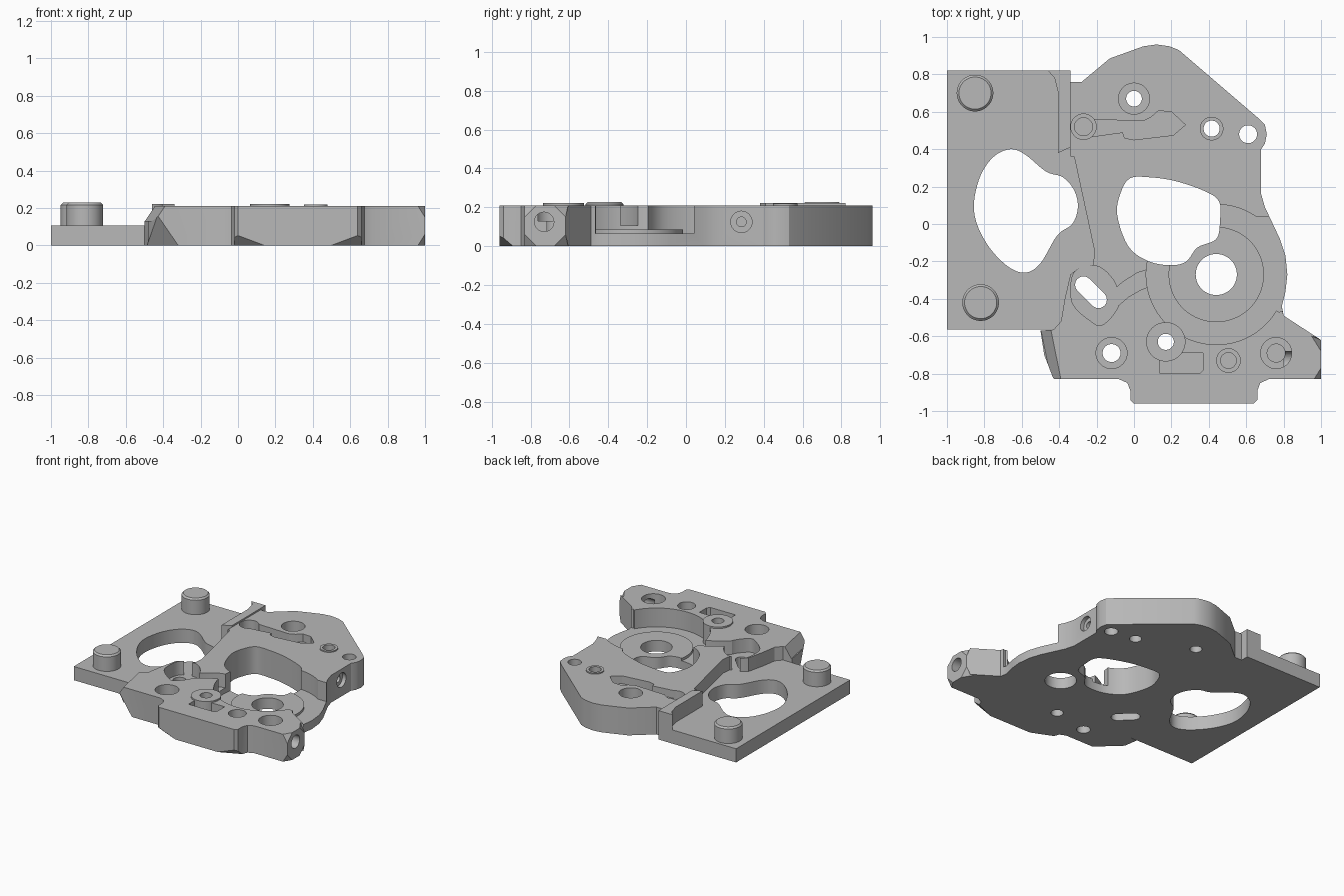
import bpy, bmesh, math
from mathutils import Vector

if "Cube" in bpy.data.objects:
    bpy.data.objects.remove(bpy.data.objects["Cube"], do_unlink=True)

metal = bpy.data.materials.new("grey metal")
metal.use_nodes = True
GREY = (0.48, 0.48, 0.48, 1)
metal.diffuse_color = GREY
metal.node_tree.nodes["Principled BSDF"].inputs["Base Color"].default_value = GREY


def finish(name, bm):
    bmesh.ops.recalc_face_normals(bm, faces=bm.faces)
    mesh = bpy.data.meshes.new(name)
    bm.to_mesh(mesh)
    bm.free()
    mesh.materials.append(metal)
    obj = bpy.data.objects.new(name, mesh)
    bpy.context.collection.objects.link(obj)
    return obj


def prism(name, pts, z0, z1):
    bm = bmesh.new()
    face = bm.faces.new([bm.verts.new((x, y, z0)) for x, y in pts])
    new = bmesh.ops.extrude_face_region(bm, geom=[face])["geom"]
    bmesh.ops.translate(bm, vec=(0, 0, z1 - z0),
                        verts=[v for v in new if isinstance(v, bmesh.types.BMVert)])
    return finish(name, bm)


def hull(name, pts):
    bm = bmesh.new()
    for p in pts:
        bm.verts.new(p)
    bmesh.ops.convex_hull(bm, input=bm.verts)
    return finish(name, bm)


def corner(p, a, b, c):
    """Wedge that slices off corner p along the plane a, b, c."""
    p, a, b, c = map(Vector, (p, a, b, c))
    return hull("cutter", [p - 0.2 * (a + b + c - 3 * p), a, b, c])


def circle(x, y, r, n=48):
    return [(x + r * math.cos(i * math.tau / n), y + r * math.sin(i * math.tau / n))
            for i in range(n)]


def smooth(pts, steps=5):
    """Closed curve through the given points."""
    out, n = [], len(pts)
    for i in range(n):
        p0, p1, p2, p3 = (Vector(pts[(i + k) % n]) for k in (-1, 0, 1, 2))
        for s in range(steps):
            t = s / steps
            q = 0.5 * (2 * p1 + (p2 - p0) * t + (2 * p0 - 5 * p1 + 4 * p2 - p3) * t * t
                       + (3 * p1 - p0 - 3 * p2 + p3) * t ** 3)
            out.append((q.x, q.y))
    return out


def cut(obj, cutter):
    mod = obj.modifiers.new("cut", "BOOLEAN")
    mod.operation, mod.solver, mod.object = "DIFFERENCE", "EXACT", cutter
    bpy.context.view_layer.objects.active = obj
    bpy.ops.object.modifier_apply(modifier=mod.name)
    bpy.data.objects.remove(cutter, do_unlink=True)


def pocket(obj, pts, z0, z1=0.3):
    cut(obj, prism("cutter", pts, z0, z1))


def side_hole(obj, x, y, z, r, depth):
    c = prism("cutter", circle(0, 0, r, 32), -depth, 0.1)
    c.rotation_euler.y = math.pi / 2
    c.location = (x, y, z)
    bpy.context.view_layer.update()
    cut(obj, c)


TOP = 0.21
# Stepped border shared by the thin plate and the thick body
border = [(-0.34, 0.36), (-0.32, 0.36), (-0.21, -0.15), (-0.22, -0.22), (-0.30, -0.24),
          (-0.34, -0.27), (-0.37, -0.40), (-0.39, -0.52), (-0.43, -0.565)]

# Thin mounting plate with its curved window
plate = prism("mounting_plate", [(-1, -0.565), (-1, 0.82), (-0.34, 0.82)] + border, 0, 0.105)
pocket(plate, smooth([(-0.66, 0.40), (-0.58, 0.37), (-0.47, 0.28), (-0.38, 0.25), (-0.32, 0.18),
                      (-0.30, 0.09), (-0.33, 0), (-0.41, -0.06), (-0.50, -0.21), (-0.58, -0.26),
                      (-0.67, -0.23), (-0.77, -0.13), (-0.84, 0), (-0.855, 0.12),
                      (-0.82, 0.26), (-0.75, 0.36)]), -0.1)

# Thick body outline: back edge, right lobe, front tab
body = prism("main_body", border + [
    (-0.50, -0.57), (-0.48, -0.70), (-0.43, -0.83), (-0.08, -0.83), (-0.035, -0.85),
    (-0.02, -0.89), (-0.02, -0.94), (0, -0.96), (0.64, -0.96), (0.66, -0.94), (0.66, -0.89),
    (0.675, -0.85), (0.72, -0.83), (1, -0.83), (1, -0.62), (0.80, -0.49), (0.79, -0.44),
    (0.81, -0.36), (0.82, -0.27), (0.81, -0.17), (0.78, -0.08), (0.70, 0.09), (0.68, 0.16),
    (0.68, 0.40), (0.70, 0.43), (0.71, 0.48), (0.70, 0.53), (0.66, 0.57), (0.24, 0.93),
    (0.19, 0.95), (0.12, 0.96), (0.05, 0.95), (-0.13, 0.885), (-0.28, 0.76), (-0.34, 0.76)],
    0, TOP)

# Chamfers on the body corners
cut(body, hull("cutter", [(-0.5, -0.555, 0.13), (-0.44, -0.555, 0.22), (-0.38, -0.85, 0.22),
                          (-0.44, -0.85, 0.13), (-0.6, -0.555, 0.22), (-0.6, -0.85, 0.22),
                          (-0.6, -0.555, 0.13), (-0.6, -0.85, 0.13)]))
cut(body, corner((-0.43, -0.83, 0), (-0.32, -0.83, 0), (-0.43, -0.83, 0.16), (-0.49, -0.67, 0)))
for x, s in ((-0.02, 1), (0.66, -1)):
    cut(body, corner((x, -0.96, 0), (x + s * 0.16, -0.96, 0), (x, -0.96, 0.06), (x, -0.89, 0)))
for y, s in ((-0.83, 1), (-0.62, -1)):
    for z, t in ((0, 1), (TOP, -1)):
        cut(body, corner((1, y, z), (0.95, y - s * 0.02, z), (1, y + s * 0.06, z),
                         (1, y, z + t * 0.06)))

# Round recess for the bearing seat, with the open right lobe
pocket(body, circle(0.44, -0.27, 0.375, 96), 0.065)
pocket(body, [(0.5, -0.3), (0.775, -0.47), (0.9, -0.45), (0.9, 0.04), (0.62, 0.04)], 0.065)

# Slot recess and the curved channel to the bearing seat
pocket(body, smooth([(-0.32, -0.26), (-0.20, -0.225), (-0.11, -0.30), (-0.08, -0.40),
                     (-0.10, -0.47), (-0.17, -0.54), (-0.23, -0.52), (-0.33, -0.42)]), 0.105)
pocket(body, [(-0.13, -0.37), (-0.06, -0.31), (0.02, -0.26), (0.12, -0.23),
              (0.12, -0.32), (0.04, -0.35), (-0.03, -0.39), (-0.10, -0.45)], 0.105)
slot = [(-0.27 + 0.045 * math.cos(a), -0.325 + 0.045 * math.sin(a))
        for a in (math.radians(45 + 15 * i) for i in range(13))]
slot += [(-0.46 - x, -0.73 - y) for x, y in slot]
pocket(body, slot, -0.1)

# Shallow oil groove and small front pocket
pocket(body, [(-0.25, 0.56), (0.05, 0.55), (0.09, 0.57), (0.13, 0.605), (0.20, 0.60),
              (0.275, 0.53), (0.21, 0.475), (0.0, 0.45), (-0.05, 0.46), (-0.06, 0.49),
              (-0.24, 0.465)], 0.15)
pocket(body, [(0.14, -0.80), (0.35, -0.80), (0.37, -0.78), (0.37, -0.69), (0.14, -0.69)], 0.13)

# Raised bosses and bearing seat ring
bearing = prism("bearing_seat", circle(0.44, -0.27, 0.255, 96), 0.03, 0.085)
front_boss = prism("front_boss", circle(0.17, -0.63, 0.105), 0.05, 0.222)
back_boss = prism("back_boss", circle(0.415, 0.51, 0.063), 0.1, 0.219)

# Large central opening
opening = smooth([(-0.09, 0.05), (-0.07, 0.17), (-0.02, 0.245), (0.08, 0.25), (0.22, 0.23),
                  (0.38, 0.175), (0.455, 0.12), (0.46, 0.02), (0.44, -0.08), (0.34, -0.125),
                  (0.28, -0.20), (0.20, -0.22), (0.08, -0.20), (-0.03, -0.12)])
for part in (body, bearing):
    pocket(part, opening, -0.1)
    pocket(part, circle(0.44, -0.27, 0.11), -0.1)

# Bolt holes: x, y, bore radius, seat radius, seat floor, bore floor
for x, y, r, seat, floor, end in (
        (0.0, 0.67, 0.042, 0.083, 0.11, -0.1), (-0.12, -0.69, 0.048, 0.083, 0.11, -0.1),
        (0.76, -0.69, 0.048, 0.083, 0.13, 0.04), (0.505, -0.73, 0.042, 0.063, 0.14, 0.04),
        (-0.27, 0.52, 0.048, 0.068, 0.12, 0.03)):
    pocket(body, circle(x, y, seat), floor)
    pocket(body, circle(x, y, r), end)
pocket(body, circle(0.61, 0.48, 0.048), -0.1)
for boss, x, y in ((front_boss, 0.17, -0.63), (back_boss, 0.415, 0.51)):
    for part in (body, boss):
        pocket(part, circle(x, y, 0.043), -0.1)

# Threaded side holes
side_hole(body, 1, -0.73, 0.125, 0.05, 0.2)
side_hole(body, 0.68, 0.285, 0.125, 0.055, 0.03)
side_hole(body, 0.68, 0.285, 0.125, 0.025, 0.12)

# Upright wall beside the plate
wall = prism("plate_wall", [(-0.46, 0.82), (-0.425, 0.78), (-0.405, 0.70), (-0.405, 0.38),
                            (-0.34, 0.41), (-0.34, 0.82)], 0.05, 0.222)


# Locating pins with chamfered tops
def pin(name, x, y):
    obj = prism(name, circle(x, y, 0.098), 0.08, 0.228)
    mod = obj.modifiers.new("bevel", "BEVEL")
    mod.width, mod.segments = 0.012, 1
    mod.limit_method, mod.angle_limit = "ANGLE", math.radians(60)
    return obj


pins = [pin("back_pin", -0.85, 0.70), pin("front_pin", -0.82, -0.42)]

# Smooth curved walls, crisp edges
for obj in [plate, body, bearing, front_boss, back_boss, wall] + pins:
    bpy.ops.object.select_all(action="DESELECT")
    obj.select_set(True)
    bpy.context.view_layer.objects.active = obj
    bpy.ops.object.shade_smooth_by_angle(angle=math.radians(28))
